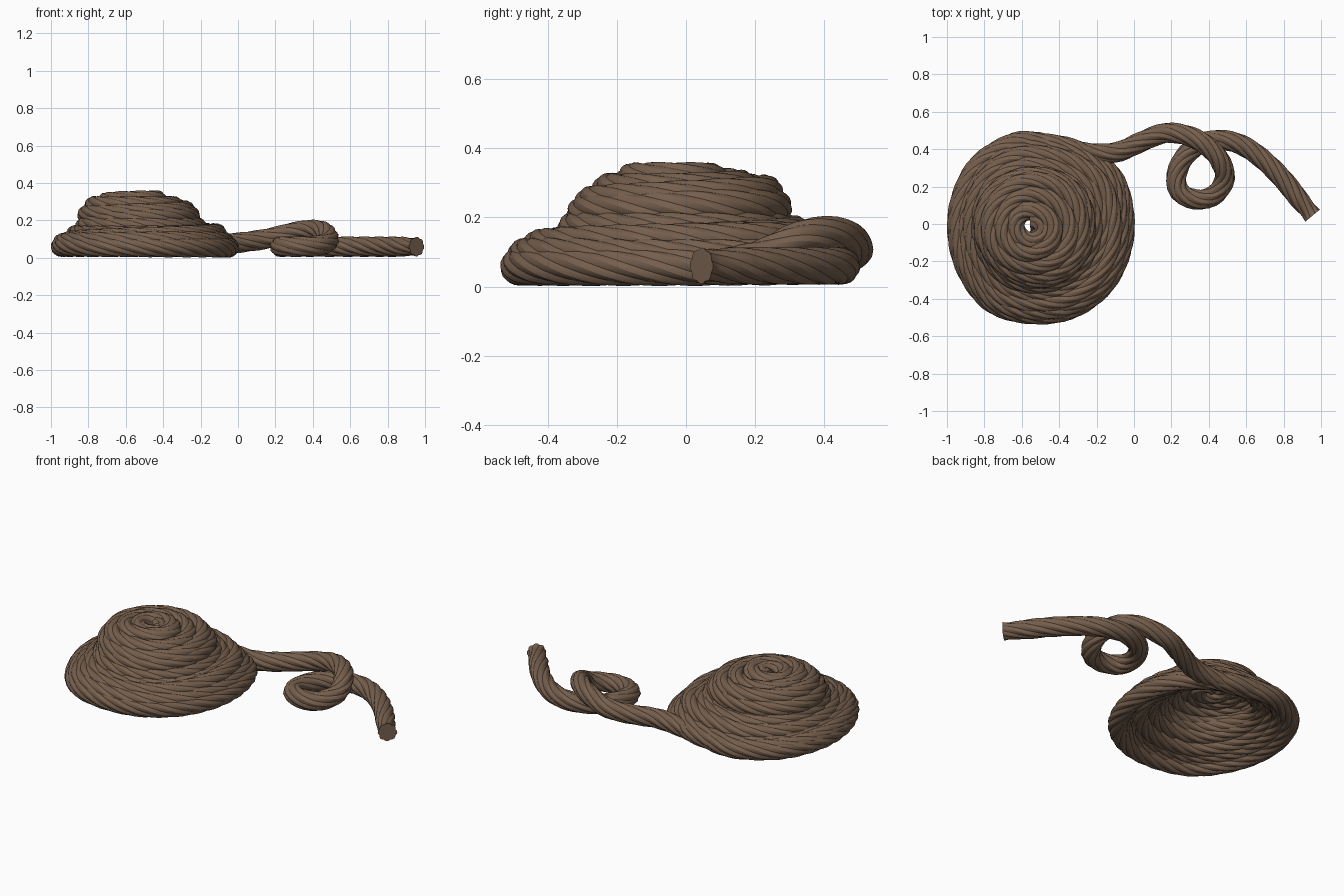
import bpy, bmesh
from math import sin, cos, pi, radians
from mathutils import Vector

if "Cube" in bpy.data.objects:
    bpy.data.objects.remove(bpy.data.objects["Cube"])

ROPE_R, STRANDS, PER_STRAND = 0.055, 8, 4
STEP, PITCH = 0.028, 0.85


def spline(pts, t):
    """Catmull-Rom through pts, t in 0..len-1."""
    n = len(pts)
    i = min(int(t), n - 2)
    f = t - i
    a, b, c, d = (Vector(pts[max(0, min(n - 1, j))]) for j in (i - 1, i, i + 1, i + 2))
    return 0.5 * (2 * b + (c - a) * f + (2 * a - 5 * b + 4 * c - d) * f * f
                  + (3 * b - a - 3 * c + d) * f ** 3)


def resample(pts, step):
    dense = [spline(pts, k / 16) for k in range((len(pts) - 1) * 16 + 1)]
    out, run = [dense[0]], 0.0
    for p, q in zip(dense, dense[1:]):
        run += (q - p).length
        if run >= step:
            out.append(q)
            run = 0.0
    out.append(dense[-1])
    return out


# Coil: one entry (radius, height, centre x) per turn, from the top outward
turns = [(.045, .293, -.54), (.095, .305, -.555), (.17, .29, -.545),
         (.24, .262, -.535), (.27, .23, -.535), (.285, .18, -.52), (.325, .145, -.505),
         (.38, .122, -.505), (.42, .095, -.50), (.453, .065, -.50), (.46, .06, -.50)]
# Slightly uneven outline of the pile, radius factor every 30 degrees
outline = [(v, 0, 0) for v in (.98, 1.01, .97, .95, 1.01, .98, .97, 1.01, 1.08, 1.05, 1.05, 1.01, .98)]
n_turns, per = len(turns) - 1, 14
path = []
for k in range(n_turns * per + 1):
    u = k / per
    r, z, cx = spline(turns, u)
    a = radians(110) + 2 * pi * (n_turns - u)
    s = min(1, r / 0.4)
    r *= 1 + (spline(outline, (a % (2 * pi)) / radians(30))[0] - 1) * s ** 3
    r *= 1 + 0.045 * (1 - s) * cos(2 * a + 0.8) + 0.025 * sin(3 * a + 1.3 * u) * (n_turns - u) / n_turns
    lift = 0.016 * sin(a + 1.9 * u) * (1 - max(0, u - 8) / 2)
    path.append((cx + r * cos(a), r * sin(a) - 0.03 * (1 - s), z + lift * s))

# Loose tail: leaves the coil, loops over itself and runs out to the cut end
path += [(-.53, .44, .06), (-.40, .405, .06), (-.28, .385, .06), (-.17, .376, .065), (-.07, .39, .075),
         (.04, .44, .085), (.17, .487, .105), (.30, .468, .137), (.40, .41, .15),
         (.465, .33, .135), (.485, .24, .09), (.43, .155, .065), (.34, .13, .06),
         (.25, .165, .06), (.225, .245, .06), (.26, .345, .06), (.34, .42, .06),
         (.45, .45, .06), (.57, .425, .06), (.69, .345, .06), (.80, .235, .06),
         (.88, .135, .06), (.955, .045, .06)]
line = resample(path, STEP)


# Sweep a scalloped, twisting section along the path
def section_radius(j):
    return 0.89 + 0.11 * sin(pi * (j % PER_STRAND) / PER_STRAND)


bm = bmesh.new()
sides = STRANDS * PER_STRAND
rings, dist = [], 0.0
for i, p in enumerate(line):
    tan = (line[min(i + 1, len(line) - 1)] - line[max(i - 1, 0)]).normalized()
    side = tan.cross(Vector((0, 0, 1))).normalized()
    up = side.cross(tan)
    if i:
        dist += (p - line[i - 1]).length
    from_end = (len(line) - 1 - i) * STEP
    size = ROPE_R * (1 - 0.14 * max(0, 1 - abs(from_end - 0.06) / 0.08))
    ring = []
    for j in range(sides):
        a = 2 * pi * j / sides - 2 * pi * dist / PITCH
        rad = size * section_radius(j)
        ring.append(bm.verts.new(p + rad * (cos(a) * side + sin(a) * up)))
    rings.append(ring)
for r0, r1 in zip(rings, rings[1:]):
    for j in range(sides):
        k = (j + 1) % sides
        bm.faces.new((r0[j], r0[k], r1[k], r1[j]))
bm.faces.new(rings[0])
bm.faces.new(rings[-1])
bmesh.ops.recalc_face_normals(bm, faces=bm.faces)

mesh = bpy.data.meshes.new("rope")
bm.to_mesh(mesh)
bm.free()
rope = bpy.data.objects.new("rope", mesh)
bpy.context.collection.objects.link(rope)

# Brown fibre colour and smooth strands with sharp grooves
mat = bpy.data.materials.new("rope_brown")
mat.diffuse_color = (0.18, 0.115, 0.075, 1)
mat.use_nodes = True
mat.node_tree.nodes["Principled BSDF"].inputs["Base Color"].default_value = mat.diffuse_color
mesh.materials.append(mat)
bpy.context.view_layer.objects.active = rope
rope.select_set(True)
bpy.ops.object.shade_smooth_by_angle(angle=radians(30))
